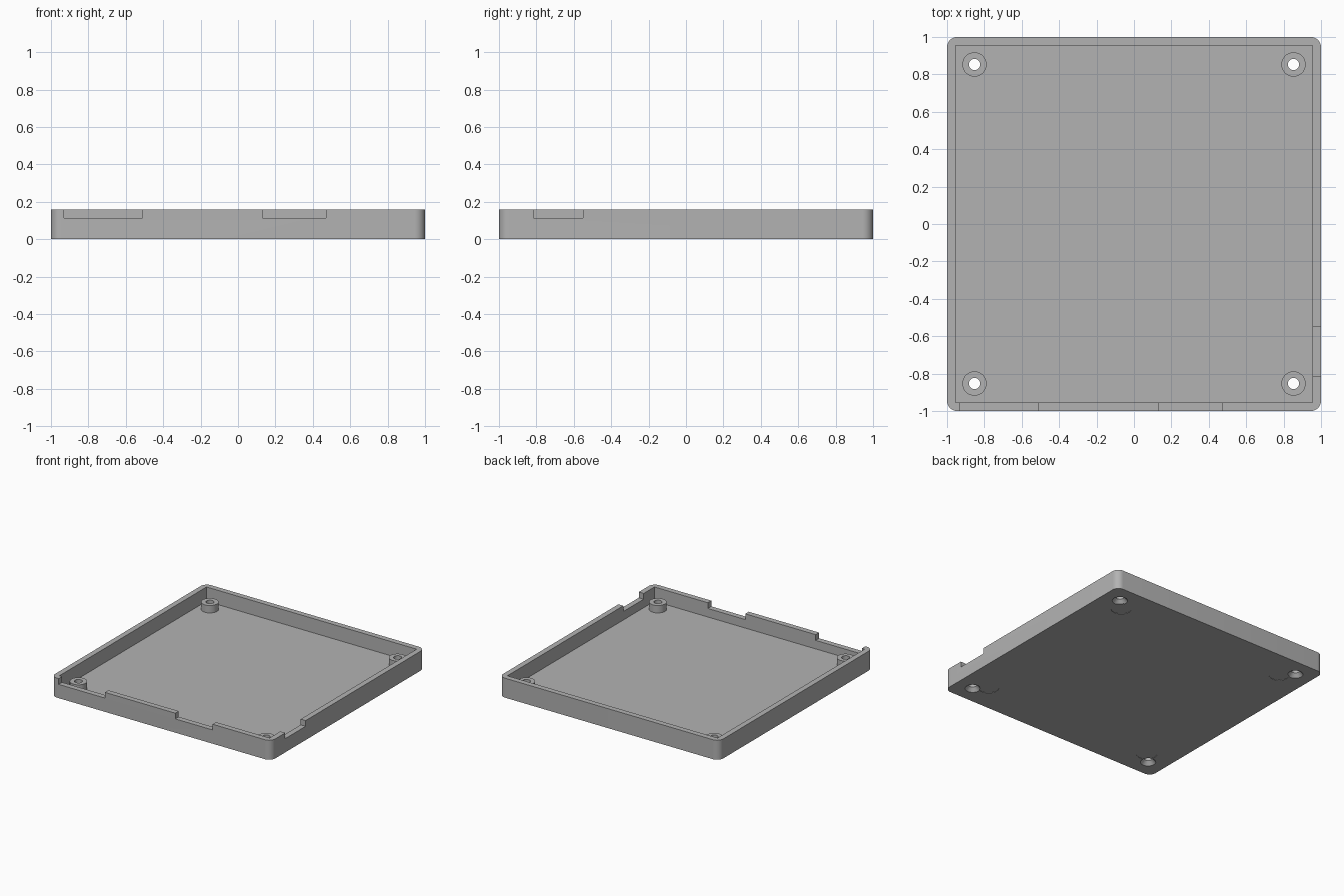
import bpy
import bmesh
from mathutils import Matrix

cube = bpy.data.objects.get("Cube")
if cube:
    bpy.data.objects.remove(cube, do_unlink=True)

HEIGHT, FLOOR, INNER = 0.16, 0.043, 0.955
BOSS_TOP, BOSS_POS, PAD_POS = 0.104, 0.853, 0.768
NOTCH_Z = 0.113
CORNERS = [(sx, sy) for sx in (-1, 1) for sy in (-1, 1)]

grey = bpy.data.materials.new("plain grey")
grey.use_nodes = True
colour = (0.45, 0.45, 0.45, 1)
grey.diffuse_color = colour
grey.node_tree.nodes["Principled BSDF"].inputs["Base Color"].default_value = colour


def add_object(name, bm):
    mesh = bpy.data.meshes.new(name)
    bm.to_mesh(mesh)
    bm.free()
    mesh.materials.append(grey)
    obj = bpy.data.objects.new(name, mesh)
    bpy.context.collection.objects.link(obj)
    return obj


def box(name, x0, x1, y0, y1, z0, z1, radius=0):
    """Box between limits, with optional rounded upright edges."""
    bm = bmesh.new()
    bmesh.ops.create_cube(bm, size=1)
    bmesh.ops.scale(bm, vec=(x1 - x0, y1 - y0, z1 - z0), verts=bm.verts)
    bmesh.ops.translate(bm, vec=((x0 + x1) / 2, (y0 + y1) / 2, (z0 + z1) / 2), verts=bm.verts)
    if radius:
        upright = [e for e in bm.edges if abs(e.verts[0].co.z - e.verts[1].co.z) > 0.01]
        bmesh.ops.bevel(bm, geom=upright, offset=radius, segments=10, profile=0.5, affect='EDGES')
    return add_object(name, bm)


def corner_cones(name, pos, r_low, r_high, z0, z1):
    """Four matching cylinders or cones, one near each corner."""
    bm = bmesh.new()
    for sx, sy in CORNERS:
        bmesh.ops.create_cone(bm, cap_ends=True, segments=40, radius1=r_low, radius2=r_high,
                              depth=z1 - z0,
                              matrix=Matrix.Translation((sx * pos, sy * pos, (z0 + z1) / 2)))
    return add_object(name, bm)


def combine(target, other, operation):
    """Apply a boolean and discard the helper object."""
    mod = target.modifiers.new(operation.lower(), 'BOOLEAN')
    mod.operation, mod.object, mod.solver = operation, other, 'EXACT'
    bpy.context.view_layer.objects.active = target
    bpy.ops.object.modifier_apply(modifier=mod.name)
    bpy.data.objects.remove(other, do_unlink=True)


# Tray: rounded outer block with a square-cornered cavity
tray = box("enclosure_tray", -1, 1, -1, 1, 0, HEIGHT, radius=0.055)
combine(tray, box("cavity", -INNER, INNER, -INNER, INNER, FLOOR, 0.3), 'DIFFERENCE')

# Screw bosses standing on the floor
combine(tray, corner_cones("bosses", BOSS_POS, 0.065, 0.065, FLOOR - 0.01, BOSS_TOP), 'UNION')

# Connector notches in the front and left walls
for x0, x1 in ((-0.93, -0.51), (0.13, 0.47)):
    combine(tray, box("notch", x0, x1, -1.1, -0.95, NOTCH_Z, 0.3), 'DIFFERENCE')
combine(tray, box("notch", 0.95, 1.1, -0.815, -0.55, NOTCH_Z, 0.3), 'DIFFERENCE')

# Shallow round foot recesses underneath
combine(tray, corner_cones("foot_recess", PAD_POS, 0.077, 0.077, -0.05, 0.003), 'DIFFERENCE')

# Countersunk screw holes through the floor and bosses
combine(tray, corner_cones("countersink", BOSS_POS, 0.066, 0.026, -0.01, 0.035), 'DIFFERENCE')
combine(tray, corner_cones("screw_hole", BOSS_POS, 0.03, 0.03, -0.1, 0.3), 'DIFFERENCE')

# Smooth round walls, keep edges crisp
bpy.ops.object.select_all(action='DESELECT')
tray.select_set(True)
bpy.context.view_layer.objects.active = tray
bpy.ops.object.shade_smooth_by_angle(angle=0.5)
